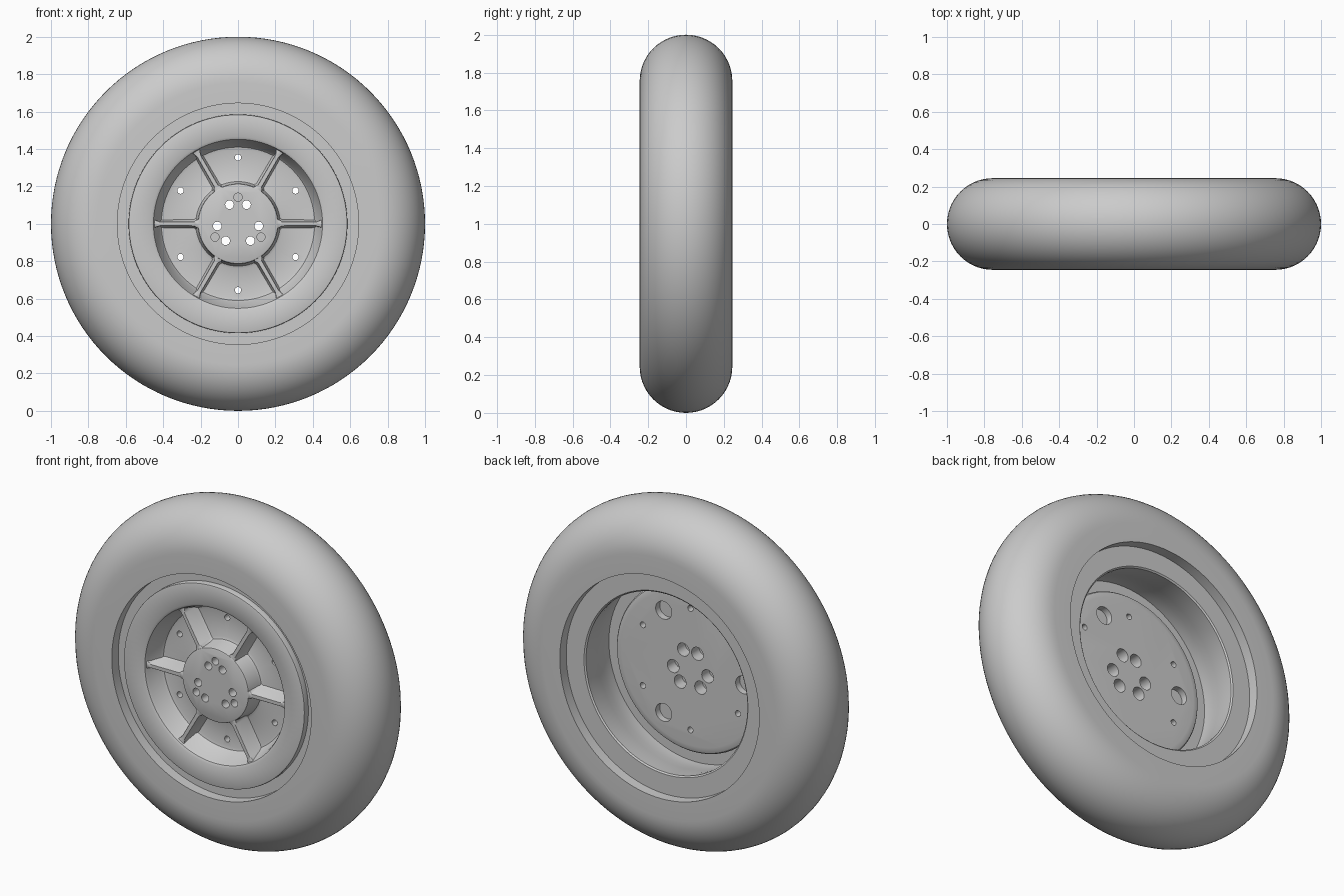
import bpy, bmesh, math
from mathutils import Matrix, Vector

cube = bpy.data.objects.get("Cube")
if cube:
    bpy.data.objects.remove(cube, do_unlink=True)

grey = bpy.data.materials.new("plain_grey")
grey.use_nodes = True
COLOUR = (0.6, 0.6, 0.6, 1)
grey.diffuse_color = COLOUR
grey.node_tree.nodes["Principled BSDF"].inputs["Base Color"].default_value = COLOUR
AXLE = Vector((0, 0, 1))


def polar(radius, degrees, y=0):
    a = math.radians(degrees)
    return Vector((radius * math.cos(a), y, radius * math.sin(a)))


def turn(bm, profile, segments, centre=Vector(), ring=False):
    """Revolve (radius, y) points about the y axis; close as a ring or with flat caps."""
    loops = [[bm.verts.new(centre + polar(r, 360 * i / segments, y))
              for i in range(segments)] for r, y in profile]
    pairs = list(zip(loops, loops[1:]))
    if ring:
        pairs.append((loops[-1], loops[0]))
    else:
        bm.faces.new(loops[0])
        bm.faces.new(loops[-1])
    for a, b in pairs:
        for i in range(segments):
            j = (i + 1) % segments
            bm.faces.new((a[i], a[j], b[j], b[i]))


def finish(name, bm):
    bmesh.ops.recalc_face_normals(bm, faces=bm.faces)
    mesh = bpy.data.meshes.new(name)
    bm.to_mesh(mesh)
    bm.free()
    mesh.materials.append(grey)
    obj = bpy.data.objects.new(name, mesh)
    obj.location = AXLE
    bpy.context.collection.objects.link(obj)
    return obj


def select(obj):
    bpy.ops.object.select_all(action='DESELECT')
    obj.select_set(True)
    bpy.context.view_layer.objects.active = obj


def smooth(obj, angle=32):
    select(obj)
    bpy.ops.object.shade_smooth_by_angle(angle=math.radians(angle))


# Tyre: flat sidewalls and a round tread
HALF, STEPS = 0.245, 28
tread = [(1 - HALF + HALF * math.sin(math.pi * i / STEPS),
          -HALF * math.cos(math.pi * i / STEPS)) for i in range(STEPS + 1)]
bm = bmesh.new()
turn(bm, [(0.645, -HALF)] + tread + [(0.645, HALF)], 128, ring=True)
smooth(finish("tyre", bm))

# Wheel: hub, dished floor, front flange, ledges, barrel and back plate
wheel_profile = [
    (0.205, -0.21), (0.212, -0.207), (0.215, -0.2), (0.22, -0.12), (0.226, -0.106),
    (0.24, -0.1), (0.395, -0.1), (0.41, -0.104), (0.42, -0.116), (0.445, -0.2),
    (0.452, -0.215), (0.465, -0.222), (0.577, -0.222), (0.583, -0.22), (0.585, -0.214),
    (0.585, -0.185), (0.66, -0.185), (0.66, 0.185), (0.53, 0.185), (0.522, 0.178),
    (0.528, 0.12), (0.54, 0.05), (0.55, 0), (0.555, -0.05), (0.555, -0.08),
    (0.485, -0.08), (0.485, -0.055), (0.478, -0.046), (0.465, -0.042), (0.445, -0.04)]
bm = bmesh.new()
turn(bm, wheel_profile, 96)
wheel = finish("wheel", bm)

# Cutters for every hole in the wheel
bm = bmesh.new()
for k in range(6):
    # Small through holes in the floor
    turn(bm, [(0.017, -0.3), (0.017, 0.1)], 20, polar(0.355, 30 + 60 * k))
for k in range(3):
    spoke = 90 + 120 * k
    # Stepped bolt holes, in pairs
    for side in (-24, 24):
        turn(bm, [(0.023, -0.3), (0.023, -0.11), (0.038, -0.11), (0.038, 0.1)],
             24, polar(0.112, spoke + side))
    # Blind holes in the hub face
    turn(bm, [(0.022, -0.3), (0.022, -0.16)], 24, polar(0.142, spoke))
    # Blind pockets in the back plate
    turn(bm, [(0.052, -0.078), (0.052, 0.1)], 32, polar(0.345, 60 + 120 * k))
cutter = finish("hole_cutter", bm)
cutter.hide_render = True
cut = wheel.modifiers.new("holes", 'BOOLEAN')
cut.operation = 'DIFFERENCE'
cut.solver = 'EXACT'
cut.object = cutter
select(wheel)
bpy.ops.object.modifier_apply(modifier=cut.name)
bpy.data.objects.remove(cutter, do_unlink=True)
smooth(wheel)

# Ribs: tapered bars that flare where they meet the hub and the flange
stations = [(0.2, 0.026), (0.222, 0.02), (0.235, 0.013), (0.415, 0.012),
            (0.436, 0.016), (0.455, 0.026)]
section = [(1.9, -0.09), (1.7, -0.104), (1.15, -0.114), (1, -0.203), (0.8, -0.206)]
section += [(-w, y) for w, y in reversed(section)]
for k in range(6):
    bm = bmesh.new()
    loops = [[bm.verts.new((r, y, half * w)) for w, y in section] for r, half in stations]
    bm.faces.new(loops[0])
    bm.faces.new(loops[-1])
    for a, b in zip(loops, loops[1:]):
        for i in range(len(section)):
            j = (i + 1) % len(section)
            bm.faces.new((a[i], a[j], b[j], b[i]))
    bm.transform(Matrix.Rotation(math.radians(60 * k), 4, 'Y'))
    smooth(finish(f"rib_{k + 1}", bm), 40)
